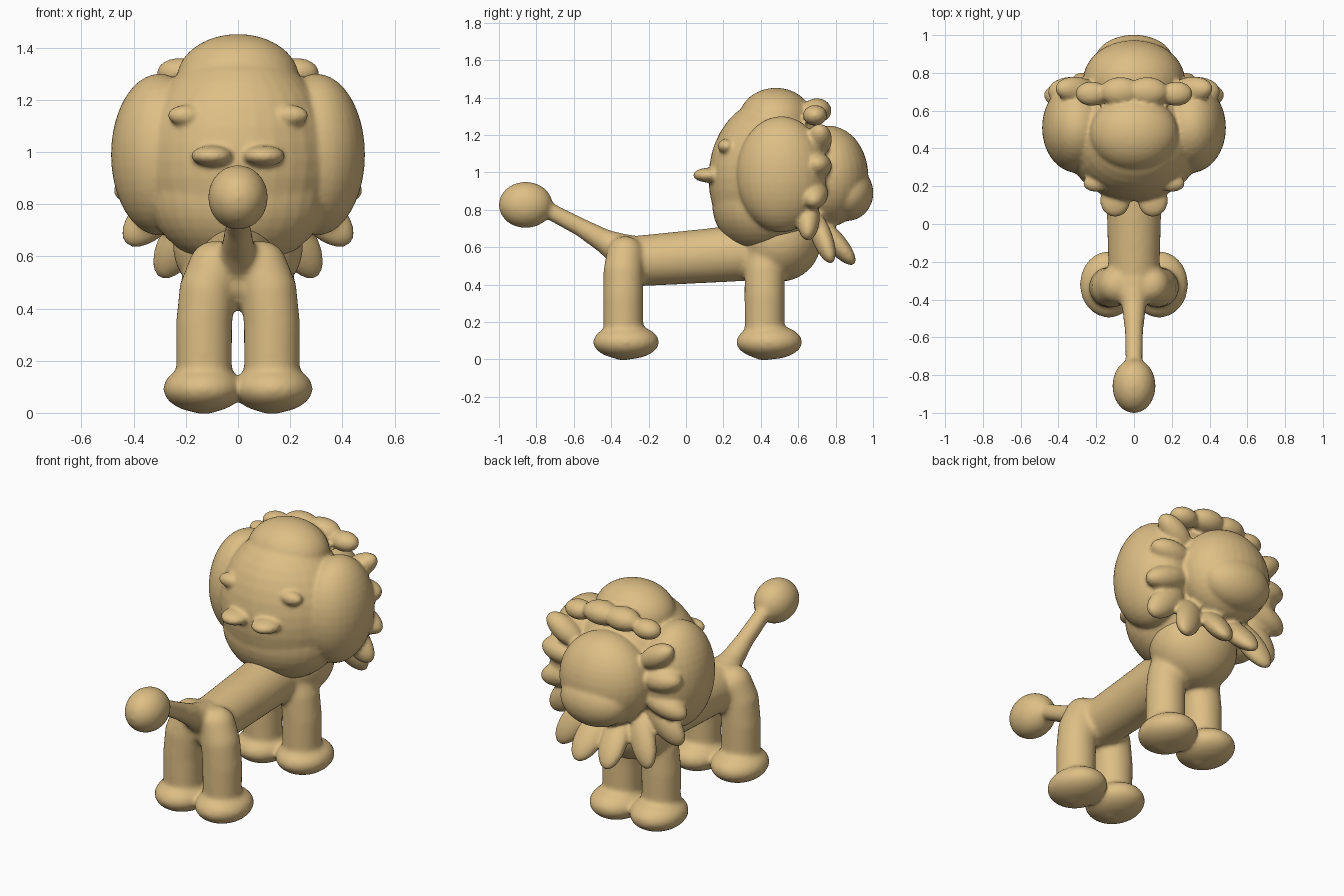
import bpy
import bmesh
from mathutils import Matrix, Vector

cube = bpy.data.objects.get("Cube")
if cube:
    bpy.data.objects.remove(cube, do_unlink=True)

tan = bpy.data.materials.new("warm_tan")
tan.use_nodes = True
colour = (0.73, 0.52, 0.235, 1)
tan.diffuse_color = colour
tan.node_tree.nodes["Principled BSDF"].inputs["Base Color"].default_value = colour


def blob(bm, centre, radii, mirror=False, turn=None):
    """Ellipsoid, optionally turned, optionally repeated on the other side."""
    turn = turn or Matrix.Identity(4)
    m = Matrix.Translation(centre) @ turn @ Matrix.Diagonal((*radii, 1))
    bmesh.ops.create_uvsphere(bm, u_segments=32, v_segments=20, radius=1, matrix=m)
    if mirror:
        flipped = Matrix.Diagonal((-1, 1, 1, 1)) @ m @ Matrix.Diagonal((-1, 1, 1, 1))
        bmesh.ops.create_uvsphere(bm, u_segments=32, v_segments=20, radius=1, matrix=flipped)


def frame(direction):
    """Rotation with z along the direction and y as near to world y as possible."""
    z = Vector(direction).normalized()
    x = Vector((0, 1, 0)).cross(z).normalized()
    y = z.cross(x)
    return Matrix((x, y, z)).transposed().to_4x4()


def tube(bm, points):
    """Rounded tapering limb through (x, y, z, radius) points."""
    for x, y, z, r in points:
        blob(bm, (x, y, z), (r, r, r))
    for a, b in zip(points, points[1:]):
        p, q = Vector(a[:3]), Vector(b[:3])
        turn = (q - p).to_track_quat('Z', 'Y').to_matrix().to_4x4()
        bmesh.ops.create_cone(bm, cap_ends=True, segments=32, radius1=a[3], radius2=b[3],
                              depth=(q - p).length,
                              matrix=Matrix.Translation((p + q) / 2) @ turn)


def curl(bm, root, tip, width, thick):
    """Flattened lock of mane from root to tip."""
    root, tip = Vector(root), Vector(tip)
    blob(bm, (root + tip) / 2, (width, thick, (tip - root).length / 2), True, frame(tip - root))


def fused(name, bm, voxel, passes):
    """Melt the overlapping pieces into one soft skin."""
    mesh = bpy.data.meshes.new(name)
    bm.to_mesh(mesh)
    bm.free()
    mesh.materials.append(tan)
    obj = bpy.data.objects.new(name, mesh)
    bpy.context.collection.objects.link(obj)
    remesh = obj.modifiers.new("melt", 'REMESH')
    remesh.mode = 'VOXEL'
    remesh.voxel_size = voxel
    remesh.use_smooth_shade = True
    smooth = obj.modifiers.new("soften", 'SMOOTH')
    smooth.factor = 0.5
    smooth.iterations = passes
    for poly in mesh.polygons:
        poly.use_smooth = True
    return obj


# Body: trunk, chest, legs, feet and tail
body = bmesh.new()
tube(body, [(0, -0.27, 0.525, 0.135), (0, 0.1, 0.553, 0.145), (0, 0.42, 0.58, 0.155)])
blob(body, (0, 0.5, 0.64), (0.25, 0.225, 0.225))
for side in (-1, 1):
    for leg_y, foot_y, hip in ((-0.335, -0.32, 0.56), (0.42, 0.445, 0.6)):
        tube(body, [(side * 0.13, leg_y, 0.1, 0.106), (side * 0.13, leg_y, 0.34, 0.108),
                    (side * 0.118, leg_y, 0.47, 0.107), (side * 0.09, leg_y + 0.01, hip, 0.1)])
        blob(body, (side * 0.133, foot_y, 0.093), (0.154, 0.177, 0.093))
tube(body, [(0, -0.32, 0.57, 0.1), (0, -0.44, 0.635, 0.064),
            (0, -0.56, 0.705, 0.05), (0, -0.75, 0.805, 0.045)])
blob(body, (0, -0.857, 0.826), (0.115, 0.145, 0.124))
fused("body", body, 0.013, 10)

# Head: skull, crown, big side lobes, face and muzzle
head = bmesh.new()
blob(head, (0, 0.45, 0.97), (0.37, 0.33, 0.42))
blob(head, (0, 0.41, 0.83), (0.34, 0.27, 0.27))
blob(head, (0, 0.48, 1.28), (0.235, 0.2, 0.172))
blob(head, (0.3, 0.51, 0.99), (0.187, 0.24, 0.31), True)
blob(head, (0, 0.76, 0.98), (0.27, 0.215, 0.27))
blob(head, (0, 0.86, 0.89), (0.21, 0.142, 0.15))

# Paired bumps at the rear of the head
blob(head, (0.1, 0.125, 0.985), (0.08, 0.088, 0.04), True)
blob(head, (0.2, 0.215, 1.14), (0.07, 0.045, 0.04), True)

# Mane curls around the face, from the crown down to the beard
blob(head, (0.07, 0.7, 1.33), (0.11, 0.078, 0.066), True)
blob(head, (0.225, 0.69, 1.305), (0.085, 0.065, 0.055), True)
for root, tip, width, thick in (
        ((0.2, 0.7, 1.1), (0.41, 0.72, 1.24), 0.065, 0.07),
        ((0.2, 0.7, 1.02), (0.455, 0.7, 1.05), 0.07, 0.08),
        ((0.2, 0.69, 0.93), (0.475, 0.68, 0.84), 0.07, 0.075),
        ((0.22, 0.66, 0.86), (0.43, 0.65, 0.65), 0.08, 0.06),
        ((0.14, 0.67, 0.8), (0.3, 0.78, 0.52), 0.08, 0.055),
        ((0.05, 0.68, 0.76), (0.1, 0.9, 0.51), 0.085, 0.055)):
    curl(head, root, tip, width, thick)
fused("head_and_mane", head, 0.011, 5)
